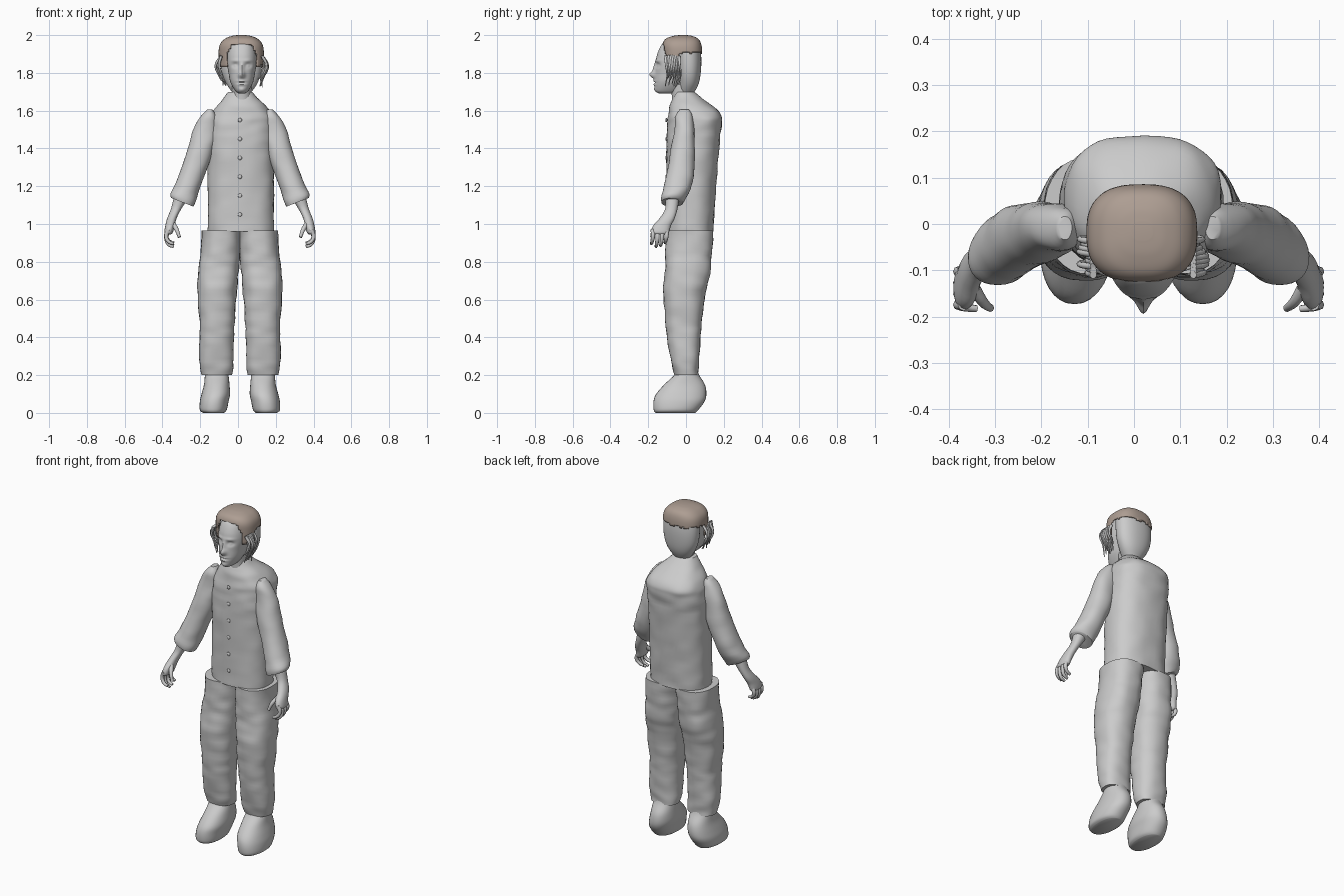
import bpy, bmesh, math, random
from mathutils import Vector, noise

random.seed(4)
if "Cube" in bpy.data.objects:
    bpy.data.objects.remove(bpy.data.objects["Cube"])


def material(name, colour):
    m = bpy.data.materials.new(name)
    m.use_nodes = True
    m.diffuse_color = (*colour, 1)
    m.node_tree.nodes["Principled BSDF"].inputs["Base Color"].default_value = (*colour, 1)
    return m


GREY = material("plain grey", (0.6, 0.6, 0.6))
BROWN = material("hair brown", (0.42, 0.34, 0.29))
MID = 0.01  # centre line shared by the limbs


def finish(ob, mat, angle=50):
    ob.data.materials.clear()
    ob.data.materials.append(mat)
    bpy.ops.object.select_all(action='DESELECT')
    ob.select_set(True)
    bpy.context.view_layer.objects.active = ob
    bpy.ops.object.shade_smooth_by_angle(angle=math.radians(angle))
    return ob


def blend(a, b, c, d, t):
    """Catmull-Rom point between b and c."""
    return [q + t * ((r - p) + t * ((2*p - 5*q + 4*r - s) + t * (3*(q - r) + s - p)) / 1) / 2
            for p, q, r, s in zip(a, b, c, d)]


def loft(name, rows, mat=GREY, side=0, sides=32, steps=4, power=2.2,
         tilt=0, wrinkle=0, warp=None, keep=None):
    """Skin horizontal rings given as (z, x0, x1, y0, y1)."""
    dense = []
    for i in range(len(rows) - 1):
        quad = [rows[max(0, min(len(rows) - 1, i + k))] for k in (-1, 0, 1, 2)]
        dense += [blend(*quad, k / steps) for k in range(steps)]
    dense.append(rows[-1])
    bm = bmesh.new()
    rings = []
    for i, (z, x0, x1, y0, y1) in enumerate(dense):
        ring = []
        for k in range(sides):
            a = math.tau * k / sides
            c, s = math.cos(a), math.sin(a)
            u = math.copysign(abs(c) ** (2 / power), c) * (x1 - x0) / 2
            v = math.copysign(abs(s) ** (2 / power), s) * (y1 - y0) / 2
            p = Vector(((x0 + x1) / 2 + u, (y0 + y1) / 2 + v, z + tilt * u * i / len(dense)))
            if wrinkle:
                grow = wrinkle * noise.noise(Vector((p.x * 12, p.y * 12, p.z * 20)))
                p += Vector((u, v, 0)).normalized() * grow
            if warp:
                warp(p)
            if side:
                p.x = MID + side * p.x
            ring.append(bm.verts.new(p))
        rings.append(ring)
    for low, high in zip(rings, rings[1:]):
        for k in range(sides):
            n = (k + 1) % sides
            bm.faces.new((low[k], low[n], high[n], high[k]))
    bm.faces.new(rings[0])
    bm.faces.new(rings[-1])
    bmesh.ops.recalc_face_normals(bm, faces=bm.faces)
    if keep:
        drop = [f for f in bm.faces if not keep(f.calc_center_median())]
        bmesh.ops.delete(bm, geom=drop, context='FACES')
    mesh = bpy.data.meshes.new(name)
    bm.to_mesh(mesh)
    bm.free()
    ob = bpy.data.objects.new(name, mesh)
    bpy.context.collection.objects.link(ob)
    return finish(ob, mat)


def tube(name, points, radius, mat=GREY, tip=0.6):
    """Round tapering strand through a few points."""
    curve = bpy.data.curves.new(name, 'CURVE')
    curve.dimensions = '3D'
    curve.bevel_depth = radius
    curve.bevel_resolution = 2
    curve.use_fill_caps = True
    curve.resolution_u = 5
    sp = curve.splines.new('BEZIER')
    sp.bezier_points.add(len(points) - 1)
    for i, (bp, co) in enumerate(zip(sp.bezier_points, points)):
        bp.co = co
        bp.handle_left_type = bp.handle_right_type = 'AUTO'
        bp.radius = 1 + (tip - 1) * i / (len(points) - 1)
    ob = bpy.data.objects.new(name, curve)
    bpy.context.collection.objects.link(ob)
    bpy.ops.object.select_all(action='DESELECT')
    ob.select_set(True)
    bpy.context.view_layer.objects.active = ob
    bpy.ops.object.convert(target='MESH')
    return finish(bpy.context.object, mat)


# Shirt body, from hem to collar
loft("shirt", [(.96, -.16, .19, -.1, .145), (1.15, -.16, .19, -.1, .155),
               (1.4, -.16, .19, -.105, .175), (1.52, -.155, .19, -.1, .188),
               (1.57, -.145, .185, -.095, .19), (1.62, -.115, .15, -.085, .15),
               (1.66, -.08, .11, -.075, .09), (1.7, -.05, .075, -.06, .045)],
     sides=48, steps=6, power=2.5, wrinkle=.006)
for i in range(6):
    bpy.ops.mesh.primitive_uv_sphere_add(segments=12, ring_count=8, radius=.011,
                                         location=(MID, -.104, 1.05 + i * .1))
    button = bpy.context.object
    button.name = "shirt_button"
    button.scale.y = .5
    finish(button, GREY)

# Neck
loft("neck", [(1.6, -.035, .075, -.075, .04), (1.68, -.03, .07, -.075, .04),
              (1.76, -.035, .075, -.09, .05)])

# Limbs, both sides
for side, tag in ((1, "left"), (-1, "right")):
    loft(tag + "_sleeve", [(1.605, .145, .175, -.035, .015), (1.57, .125, .205, -.055, .035),
                           (1.5, .118, .245, -.06, .045), (1.4, .14, .272, -.08, .046),
                           (1.3, .175, .305, -.095, .043), (1.2, .215, .34, -.115, .03),
                           (1.14, .235, .367, -.13, 0), (1.115, .245, .365, -.13, -.015)],
         side=side, tilt=.4, wrinkle=.004)
    loft(tag + "_forearm", [(1.14, .27, .35, -.11, -.035), (1.08, .31, .365, -.11, -.045),
                            (1.03, .335, .385, -.14, -.06), (.99, .345, .395, -.175, -.08),
                            (.955, .355, .4, -.185, -.09), (.945, .365, .392, -.17, -.1)],
         side=side, sides=20)
    for i in range(4):
        y = -.175 + i * .024
        drop = (.015, 0, .005, .02)[i]
        path = [(.378, y, .97), (.39, y, .925 + drop / 2), (.375, y - .005, .89 + drop),
                (.35, y - .008, .88 + drop)]
        tube(tag + "_finger", [(MID + side * x, b, c) for x, b, c in path], .0125)
    thumb = [(.355, -.14, 1), (.335, -.17, .97), (.32, -.182, .93)]
    tube(tag + "_thumb", [(MID + side * x, b, c) for x, b, c in thumb], .014)

    loft(tag + "_trouser_leg", [(.965, -.005, .203, -.105, .145), (.85, 0, .208, -.108, .14),
                                (.75, .005, .222, -.112, .13), (.65, .015, .225, -.12, .105),
                                (.5, .025, .215, -.11, .085), (.4, .03, .213, -.1, .076),
                                (.27, .035, .215, -.08, .07), (.2, .04, .205, -.06, .066)],
         side=side, steps=6, power=2.4, wrinkle=.006)
    loft(tag + "_shoe", [(0, .085, .195, -.16, .05), (.015, .07, .212, -.171, .065),
                         (.06, .06, .212, -.172, .098), (.1, .052, .203, -.158, .108),
                         (.15, .055, .19, -.115, .1), (.2, .06, .185, -.062, .07),
                         (.23, .065, .18, -.05, .06)], side=side)

# Face with pressed and raised features: (x, z, width, height, push)
FEATURES = [(.02, 1.79, .016, .018, -.028), (.02, 1.825, .011, .03, -.012),
            (-.014, 1.84, .017, .012, .013), (.054, 1.84, .017, .012, .013),
            (-.014, 1.838, .008, .006, -.008), (.054, 1.838, .008, .006, -.008),
            (-.012, 1.865, .024, .008, -.005), (.052, 1.865, .024, .008, -.005),
            (.02, 1.757, .022, .005, -.007), (.02, 1.738, .02, .005, -.007),
            (.02, 1.748, .026, .003, .005), (.02, 1.712, .016, .01, -.005)]


def sculpt(p):
    if p.y < -.08:
        for x, z, w, h, push in FEATURES:
            p.y += push * math.exp(-((p.x - x) / w) ** 2 - ((p.z - z) / h) ** 2)


loft("face", [(1.69, .005, .035, -.14, -.06), (1.705, -.015, .055, -.162, -.03),
              (1.75, -.04, .08, -.166, .01), (1.8, -.05, .09, -.163, .03),
              (1.85, -.058, .098, -.16, .04), (1.9, -.056, .096, -.152, .04),
              (1.95, -.045, .085, -.128, .03), (1.975, -.02, .06, -.09, 0)],
     sides=80, steps=9, warp=sculpt)

# Back of the skull
loft("skull", [(1.69, -.025, .065, -.04, .04), (1.74, -.06, .1, -.04, .066),
               (1.8, -.085, .122, -.045, .078), (1.88, -.093, .128, -.05, .081),
               (1.95, -.085, .12, -.05, .07), (1.985, -.05, .085, -.05, .04)])


def hair_area(c):
    if c.y < -.075 and abs(c.x - .02) < .078 - max(0, c.z - 1.9) * .5 and c.z < 1.95:
        return False
    ragged = .012 * noise.noise(c * 60)
    return c.z > (1.835 if c.y < -.03 else 1.905) + ragged


# Hair cap, open over the forehead
cap = loft("hair_cap", [(1.81, -.098, .133, -.12, .083), (1.9, -.103, .137, -.125, .086),
                        (1.95, -.096, .13, -.125, .081), (1.98, -.07, .105, -.108, .065),
                        (1.995, -.035, .07, -.07, .035), (2, -.005, .04, -.035, .005)],
           mat=BROWN, sides=64, steps=7, power=2.6, keep=hair_area)
shell = cap.modifiers.new("thickness", 'SOLIDIFY')
shell.thickness = .008

# Loose locks beside the cheeks
for side in (-1, 1):
    for i in range(9):
        y = -.11 + i * .009
        out = random.uniform(.115, .14)
        end = random.uniform(.08, .115)
        tube("side_lock", [(.02 + side * .108, y, 1.89), (.02 + side * out, y + .005, 1.84),
                           (.02 + side * (out - .015), y + .01, 1.79),
                           (.02 + side * end, y, random.uniform(1.72, 1.77))], .008, tip=.3)
